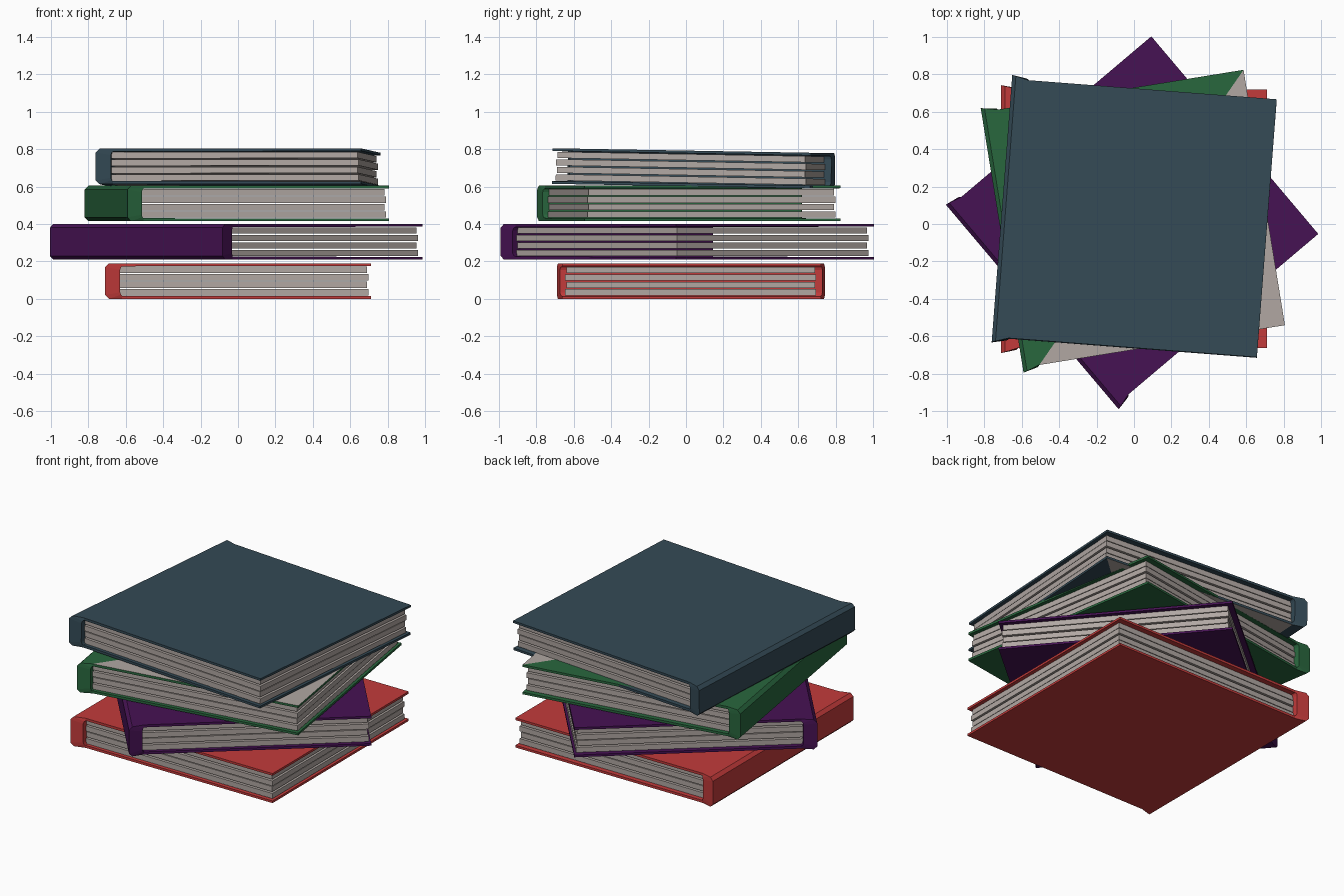
import bpy, bmesh, math
from mathutils import Matrix

if "Cube" in bpy.data.objects:
    bpy.data.objects.remove(bpy.data.objects["Cube"])


def material(name, rgb):
    m = bpy.data.materials.new(name)
    m.diffuse_color = (*rgb, 1)
    m.use_nodes = True
    m.node_tree.nodes["Principled BSDF"].inputs["Base Color"].default_value = m.diffuse_color
    return m


PAPER = material("paper grey", (0.44, 0.39, 0.365))
RED = material("red cloth", (0.54, 0.043, 0.043))
PURPLE = material("purple cloth", (0.062, 0.006, 0.088))
GREEN = material("green cloth", (0.022, 0.135, 0.048))
BLUE = material("slate blue cloth", (0.034, 0.068, 0.092))

# Cover cross-section (x, z): outside and matching inside points, around the spine
OUTER = [(0.71, 0), (-0.62, 0), (-0.69, 0), (-0.71, 0.02),
         (-0.71, 0.17), (-0.69, 0.19), (-0.62, 0.19), (0.71, 0.19)]
INNER = [(0.71, 0.014), (-0.62, 0.016), (-0.626, 0.022), (-0.63, 0.035),
         (-0.63, 0.155), (-0.626, 0.168), (-0.62, 0.174), (0.71, 0.176)]


def y_range(x):
    # Ends flare slightly towards the spine
    f = max(0.0, min(1.0, (-0.62 - x) / 0.09))
    return -0.663 - 0.027 * f, 0.72 + 0.022 * f


def finish(bm, name, mats, matrix):
    bmesh.ops.recalc_face_normals(bm, faces=bm.faces[:])
    me = bpy.data.meshes.new(name)
    bm.to_mesh(me)
    bm.free()
    for m in mats:
        me.materials.append(m)
    ob = bpy.data.objects.new(name, me)
    ob.matrix_world = matrix
    bpy.context.collection.objects.link(ob)


def cover(name, mat, matrix, paper_side=None):
    bm = bmesh.new()

    def rings(xo, z, xend):
        a, b = y_range(xend)
        return bm.verts.new((xo, a, z)), bm.verts.new((xo, b, z))

    out = [rings(x, z, x) for x, z in OUTER]
    # inside follows the outside's flare so the ends stay clean
    inn = [rings(x, z, OUTER[i][0] * 0.3 + x * 0.7) for i, (x, z) in enumerate(INNER)]
    for i in range(len(OUTER) - 1):
        (a0, a1), (b0, b1) = out[i], out[i + 1]
        (c0, c1), (d0, d1) = inn[i], inn[i + 1]
        # a board can have its outside split corner to corner, half paper coloured
        if (paper_side == "top" and i == 6) or (paper_side == "bottom" and i == 0):
            spine0, spine1, edge0, edge1 = (a0, a1, b0, b1) if i else (b0, b1, a0, a1)
            near = bm.faces.new((spine0, edge0, edge1))
            far = bm.faces.new((spine0, edge1, spine1))
            (near if i else far).material_index = 1
        else:
            bm.faces.new((a0, b0, b1, a1))
        bm.faces.new((c0, c1, d1, d0))
        bm.faces.new((a0, c0, d0, b0))
        bm.faces.new((a1, b1, d1, c1))
    for i in (0, -1):
        bm.faces.new((out[i][0], out[i][1], inn[i][1], inn[i][0]))
    finish(bm, name, [mat, PAPER], matrix)


def pages(name, matrix):
    # Four page bundles with narrow gaps between them
    bm = bmesh.new()
    n, z0, z1 = 4, 0.015, 0.175
    pitch = (z1 - z0) / n
    for k in range(n):
        inset = 0.006 * (k % 2)
        x0, x1, ya, yb = -0.635, 0.697 - inset, -0.645 + inset, 0.695 - inset
        h = pitch - 0.007
        m = Matrix.Translation(((x0 + x1) / 2, (ya + yb) / 2, z0 + (k + 0.5) * pitch))
        bmesh.ops.create_cube(bm, size=1, matrix=m @ Matrix.Diagonal((x1 - x0, yb - ya, h, 1)))
    finish(bm, name, [PAPER], matrix)


# name, cloth, offset, tilt, turn, board with a paper half
BOOKS = [("red_book", RED, (0, 0, 0), 0, 0, None),
         ("purple_book", PURPLE, (0.015, -0.005, 0.21), 0, 40.2, None),
         ("green_book", GREEN, (0, 0, 0.415), 0, 9.2, "top"),
         ("blue_book", BLUE, (0, 0, 0.602), -1.0, -4.4, "bottom")]

for name, cloth, loc, tilt, turn, side in BOOKS:
    mat = (Matrix.Translation(loc) @ Matrix.Rotation(math.radians(tilt), 4, 'X')
           @ Matrix.Rotation(math.radians(turn), 4, 'Z'))
    cover(name + "_cover", cloth, mat, side)
    pages(name + "_pages", mat)
